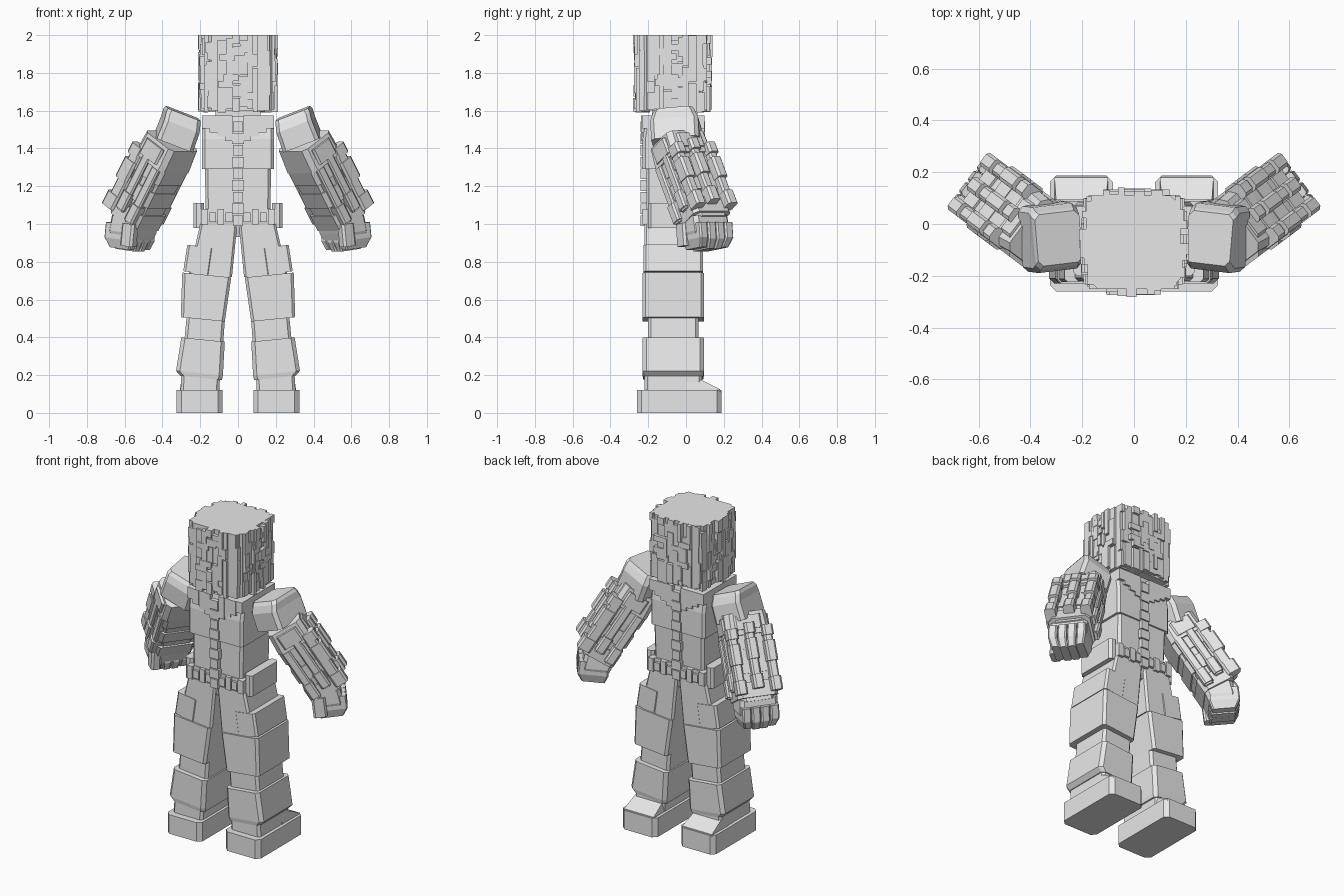
import bpy, bmesh, random
from mathutils import Matrix, Vector

random.seed(4)
old = bpy.data.objects.get("Cube")
if old:
    bpy.data.objects.remove(old, do_unlink=True)

grey = bpy.data.materials.new("light grey")
grey.use_nodes = True
colour = (0.8, 0.8, 0.8, 1)
grey.diffuse_color = colour
grey.node_tree.nodes["Principled BSDF"].inputs["Base Color"].default_value = colour

MIRROR = Matrix.Diagonal((-1, 1, 1, 1))
IDENTITY = Matrix.Identity(4)


def outline(x0, x1, y0, y1, c):
    """Rectangle with optional cut corners."""
    if not c:
        return [(x0, y0), (x1, y0), (x1, y1), (x0, y1)]
    return [(x0 + c, y0), (x1 - c, y0), (x1, y0 + c), (x1, y1 - c),
            (x1 - c, y1), (x0 + c, y1), (x0, y1 - c), (x0, y0 + c)]


def add_loft(bm, rings, cut=0, slant=0, frame=IDENTITY):
    """Skin stacked rectangles (x0, x1, y0, y1, z); slant tips them in x."""
    layers = []
    for x0, x1, y0, y1, z in rings:
        mid = (x0 + x1) / 2
        layers.append([bm.verts.new(frame @ Vector((x, y, z + slant * (x - mid))))
                       for x, y in outline(x0, x1, y0, y1, cut)])
    n = len(layers[0])
    bm.faces.new(layers[0])
    bm.faces.new(layers[-1])
    for low, high in zip(layers, layers[1:]):
        for i in range(n):
            j = (i + 1) % n
            bm.faces.new((low[i], low[j], high[j], high[i]))


def add_box(bm, x, y, z, cut=0, frame=IDENTITY):
    add_loft(bm, [(*x, *y, z[0]), (*x, *y, z[1])], cut, 0, frame)


def finish(name, bm, paired=False):
    """Turn a bmesh into one object, or a left and right pair."""
    for side in (("left_", "right_") if paired else ("",)):
        if side == "right_":
            bm.transform(MIRROR)
        bmesh.ops.recalc_face_normals(bm, faces=bm.faces)
        mesh = bpy.data.meshes.new(side + name)
        bm.to_mesh(mesh)
        mesh.materials.append(grey)
        bpy.context.collection.objects.link(bpy.data.objects.new(side + name, mesh))
    bm.free()


def loft(name, rings, cut=0, slant=0, frame=IDENTITY, paired=False):
    bm = bmesh.new()
    add_loft(bm, rings, cut, slant, frame)
    finish(name, bm, paired)


def limb_frame(origin, direction, across):
    """Local z runs back up the limb, y across it, x outward."""
    up = -Vector(direction).normalized()
    y = Vector(across).normalized()
    x = y.cross(up).normalized()
    y = up.cross(x)
    m = Matrix((x, y, up)).transposed().to_4x4()
    m.translation = origin
    return m


# Head core and its layered, flaky plates
HEAD = (-.18, .18, -.25, .11)
loft("head", [(*HEAD, 1.6), (*HEAD, 2)], .04)
bm = bmesh.new()
for side in range(4):
    frame = Matrix.Translation((0, -.07, 0)) @ Matrix.Rotation(side * 1.5708, 4, 'Z')
    s = -.18
    while s < .165:
        width = random.uniform(.022, .048)
        end = min(s + width, .183)
        edge = max(abs(s), abs(end))
        z = random.uniform(1.59, 1.62)
        while z < 1.97:
            top = min(z + random.uniform(.03, .16), 2)
            out = .183 + random.uniform(0, .02) - .025 * (edge > .14)
            out += .01 * (edge < .09)
            add_box(bm, (s, end), (-out, -.12), (z, top), 0, frame)
            z = top + random.choice((0, 0, .008))
        s = end
    # wide plates lying across the strips
    for _ in range(6):
        s, z = random.uniform(-.14, .06), random.uniform(1.64, 1.92)
        add_box(bm, (s, s + .08), (-.204, -.15), (z, z + .035), 0, frame)
finish("head_plates", bm)

# Torso
loft("neck", [(-.12, .12, -.18, .06, 1.5), (-.12, .12, -.18, .06, 1.62)])
loft("waist", [(-.17, .17, -.21, .07, .97), (-.175, .175, -.21, .08, 1.3)], .015)
loft("chest", [(-.19, .19, -.23, .09, 1.29), (-.19, .19, -.23, .09, 1.45),
               (-.19, .19, -.21, .07, 1.57)], .015)
bm = bmesh.new()
for i in range(9):
    z = .99 + i * .062
    half = .026 + .006 * (i % 2)
    add_box(bm, (-half, half), (-.24, .1), (z, z + .056))
finish("centre_strap", bm)
bm = bmesh.new()
for i in range(4):
    x = .03 + i * .04
    low = 1.44 + i * .022
    add_box(bm, (x, x + .04), (-.238 + .005 * (i % 2), .098), (low, 1.575))
finish("collar_plate", bm, True)

# Belt and pouches
loft("belt", [(-.2, .2, -.215, .085, 1.01), (-.2, .2, -.215, .085, 1.08)], .02)
bm = bmesh.new()
for i in range(4):
    x = .03 + i * .043
    add_box(bm, (x, x + .036), (-.23, .1), (1.01 - .012 * (i % 2), 1.06 + .02 * (i % 2)))
add_box(bm, (.18, .235), (-.2, .07), (.98, 1.11), .015)
finish("belt_pouches", bm, True)

# Legs
FRONT, BACK = -.22, .085
def leg_ring(x0, x1, z, grow=0):
    return (x0, x1, FRONT - grow, BACK + grow, z)

loft("hips", [leg_ring(-.16, .16, .93, -.02), leg_ring(-.19, .19, 1.02)], .02)
loft("upper_leg", [leg_ring(.032, .265, .72), leg_ring(.004, .2, 1)], .012, paired=True)
loft("hip_plate", [leg_ring(.15, .29, .74, .004), leg_ring(.13, .268, .88, .004)], .012,
     .15, paired=True)
loft("thigh_guard", [leg_ring(.07, .303, .495, .01), leg_ring(.036, .295, .73, .01)],
     .015, .1, paired=True)
loft("knee", [leg_ring(.08, .285, .36, -.02), leg_ring(.068, .27, .52, -.02)],
     .015, .1, paired=True)
loft("shin_guard", [leg_ring(.085, .305, .185, .006), leg_ring(.08, .328, .21, .01),
                    leg_ring(.07, .3, .388, .01)], .02, .1, paired=True)
loft("ankle", [leg_ring(.1, .305, .1), leg_ring(.095, .3, .2)], .015, paired=True)

# Boots with sloping toe caps
loft("boot", [(.082, .325, -.26, .188, 0), (.082, .325, -.26, .188, .12)], .025, paired=True)
loft("toe_cap", [(.1, .307, 0, .182, .11), (.1, .307, 0, .18, .125),
                 (.11, .3, 0, .08, .175)], paired=True)

# Shoulders
elbow, wrist = (.375, -.03, 1.4), (.55, .1, 1.05)
upper = limb_frame((.288, -.055, 1.585), (.075, .01, -.19), (.12, 1, 0))
loft("shoulder", [(-.11, .095, -.13, .125, -.17), (-.105, .095, -.13, .125, -.06),
                  (-.095, .1, -.115, .11, -.02), (-.09, .095, -.1, .1, 0)],
     .02, frame=upper, paired=True)

# Arm segments, turned outward
fore = limb_frame(elbow, Vector(wrist) - Vector(elbow), (-.6, .8, 0))
bm = bmesh.new()
add_loft(bm, [(-.12, .1, -.132, .132, -.08), (-.11, .1, -.122, .128, .05)], .025, 0, fore)
add_box(bm, (.07, .11), (-.08, .08), (-.05, .03), .01, fore)
add_box(bm, (-.07, .06), (-.14, .14), (-.06, .03), .01, fore)
finish("upper_arm", bm, True)

# Forearms with long ribs and cuffs
loft("forearm", [(-.11, .065, -.1, .1, -.46), (-.115, .085, -.122, .122, -.02)],
     .025, frame=fore, paired=True)
bm = bmesh.new()
for low, high in ((-.16, -.08), (-.3, -.21), (-.44, -.35)):
    add_box(bm, (-.12, .08), (-.122, .122), (low, high), .025, fore)
finish("forearm_cuffs", bm, True)
bm = bmesh.new()
for i in range(3):
    # outer ribs with raised knobs
    y = -.105 + i * .105
    shift = .025 * (i % 2)
    add_box(bm, (.05, .118), (y - .026, y + .026), (-.42 + shift, -.05 + shift), .01, fore)
    for low, length in ((-.42, .08), (-.25, .12), (-.1, .06)):
        add_box(bm, (.05, .135), (y - .031, y + .031),
                (low + shift, low + length + shift), .012, fore)
for i in range(2):
    # side ribs
    x = -.075 + i * .085
    shift = .03 * i
    add_box(bm, (x - .025, x + .025), (-.138, .138), (-.42 + shift, -.08 + shift), .008, fore)
    add_box(bm, (x - .03, x + .03), (-.148, .148), (-.41 + shift, -.31 + shift), .01, fore)
finish("forearm_ribs", bm, True)

# Fists
hand = limb_frame((.572, .112, .94), (.1, .07, -1), (-.6, .8, 0))
loft("palm", [(-.075, .06, -.09, .09, -.06), (-.1, .07, -.115, .115, .02),
              (-.12, .06, -.115, .11, .1)], .02, frame=hand, paired=True)
bm = bmesh.new()
for i in range(4):
    y = -.084 + i * .056
    low = -.082 + .008 * abs(i - 1.5)
    add_loft(bm, [(-.075, .06, y * .85 - .023, y * .85 + .023, low),
                  (-.09, .09, y - .026, y + .026, low + .05),
                  (-.08, .09, y - .026, y + .026, .06)], .008, 0, hand)
add_box(bm, (-.11, -.03), (-.128, -.07), (-.05, .07), .012, hand)
finish("fingers", bm, True)
